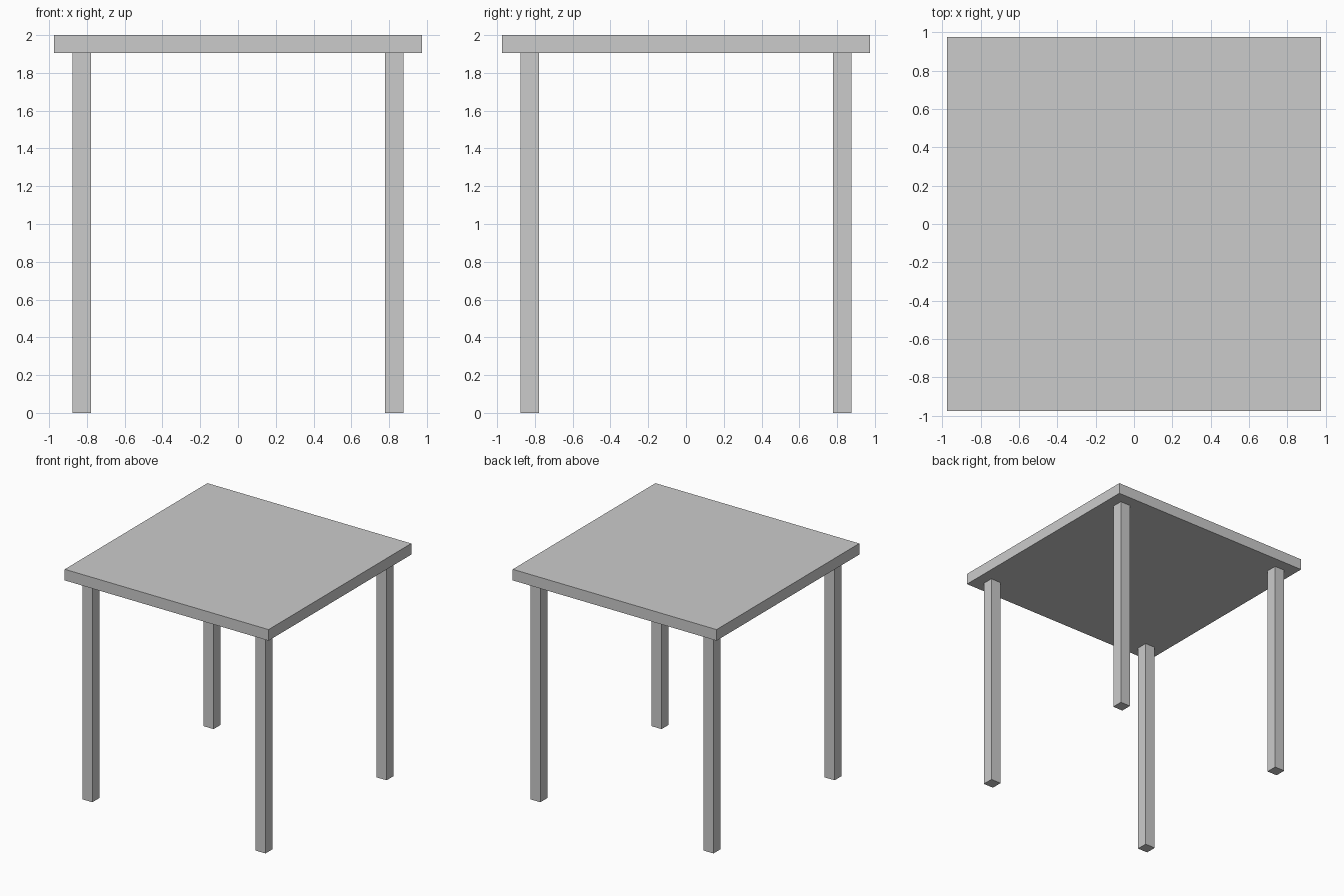
import bpy

if "Cube" in bpy.data.objects:
    bpy.data.objects.remove(bpy.data.objects["Cube"])


def box(name, lo, hi):
    """Axis-aligned box between two corners."""
    centre = [(a + b) / 2 for a, b in zip(lo, hi)]
    bpy.ops.mesh.primitive_cube_add(size=1, location=centre)
    obj = bpy.context.object
    obj.name = name
    obj.scale = [b - a for a, b in zip(lo, hi)]
    bpy.ops.object.transform_apply(location=False, rotation=False, scale=True)
    return obj


HALF_TOP = 0.975    # half the side of the square top
UNDERSIDE = 1.904   # height of the underside of the top
LEG = 0.097         # leg thickness
LEG_POS = 0.828     # leg centre offset

# Table top
box("table_top", (-HALF_TOP, -HALF_TOP, UNDERSIDE), (HALF_TOP, HALF_TOP, 2.0))

# Four square legs
for side, sx in (("left", -1), ("right", 1)):
    for end, sy in (("front", -1), ("back", 1)):
        x, y, h = sx * LEG_POS, sy * LEG_POS, LEG / 2
        box(f"{end}_{side}_leg", (x - h, y - h, 0), (x + h, y + h, UNDERSIDE))
